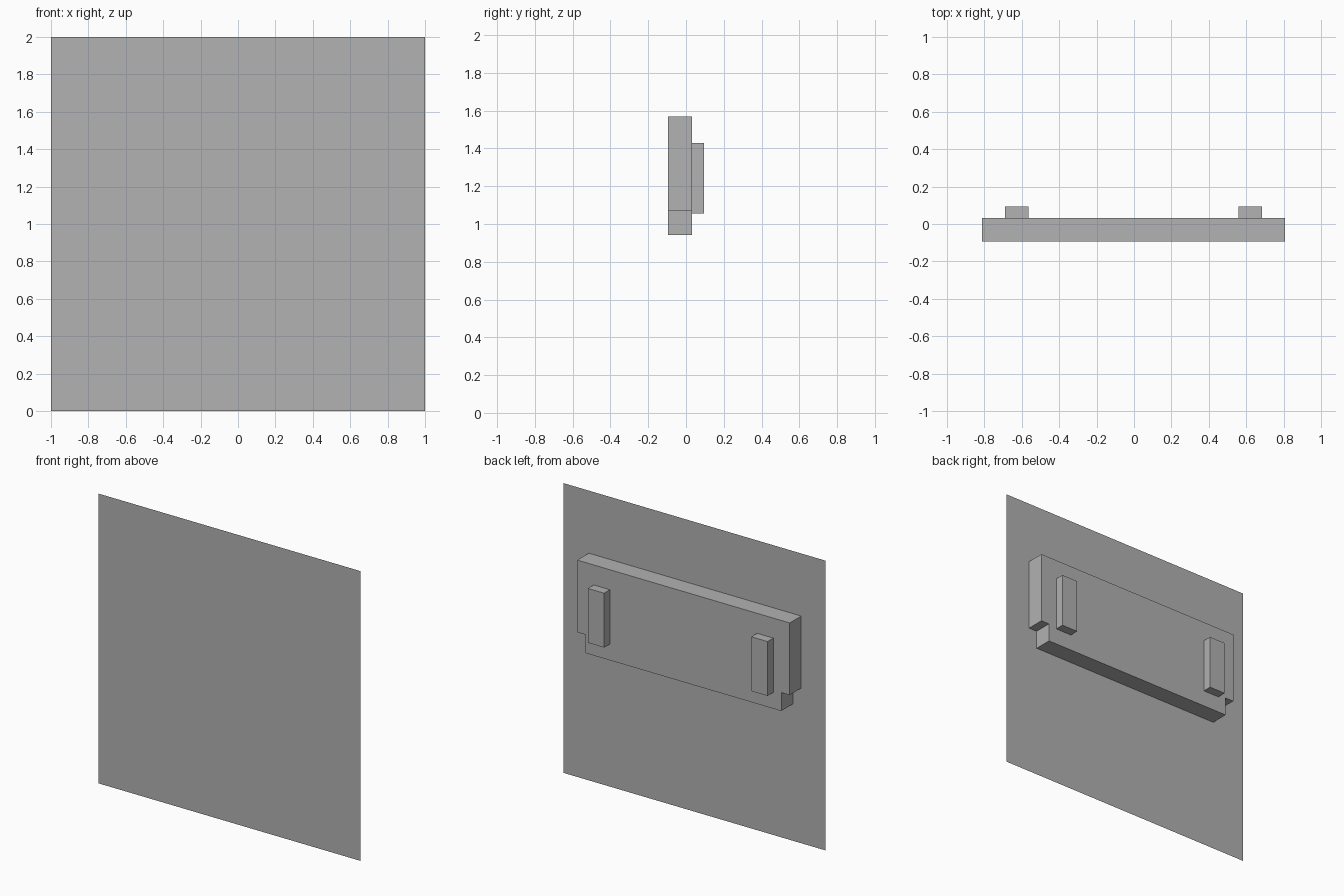
import bpy
import bmesh
from mathutils import Vector

if "Cube" in bpy.data.objects:
    bpy.data.objects.remove(bpy.data.objects["Cube"])

grey = bpy.data.materials.new("plain_grey")
grey.use_nodes = True
colour = (0.445, 0.445, 0.445, 1)
grey.diffuse_color = colour
grey.node_tree.nodes["Principled BSDF"].inputs["Base Color"].default_value = colour

FRONT, BACK, PEG_BACK = -0.094, 0.031, 0.094
CENTRE = -0.0025  # the housing sits a hair off the panel's middle


def make_part(name, outline, y, depth=0):
    """Face from an (x, z) outline at y, extruded backwards by depth."""
    bm = bmesh.new()
    face = bm.faces.new([bm.verts.new((x, y, z)) for x, z in outline])
    if depth:
        result = bmesh.ops.extrude_face_region(bm, geom=[face], use_keep_orig=True)
        moved = [v for v in result["geom"] if isinstance(v, bmesh.types.BMVert)]
        bmesh.ops.translate(bm, verts=moved, vec=Vector((0, depth, 0)))
        bmesh.ops.recalc_face_normals(bm, faces=bm.faces)
    mesh = bpy.data.meshes.new(name)
    bm.to_mesh(mesh)
    bm.free()
    mesh.materials.append(grey)
    part = bpy.data.objects.new(name, mesh)
    bpy.context.collection.objects.link(part)
    return part


def rectangle(x0, x1, z0, z1):
    return [(x0, z0), (x1, z0), (x1, z1), (x0, z1)]


# Thin square front panel
make_part("front_panel", rectangle(-1, 1, 0, 2), FRONT)

# Housing behind the panel, with a notch in each lower corner
right_half = [(0.747, 0.943), (0.747, 1.07), (0.811, 1.07), (0.811, 1.568)]
left_half = [(-x, z) for x, z in reversed(right_half)]
outline = [(x + CENTRE, z) for x, z in right_half + left_half]
make_part("rear_housing", outline, FRONT, BACK - FRONT)

# Two upright mounting pegs on the back of the housing
for side, x in (("left", 0.624), ("right", -0.624)):
    x += CENTRE
    make_part(side + "_mounting_peg",
              rectangle(x - 0.062, x + 0.062, 1.055, 1.43),
              BACK, PEG_BACK - BACK)
